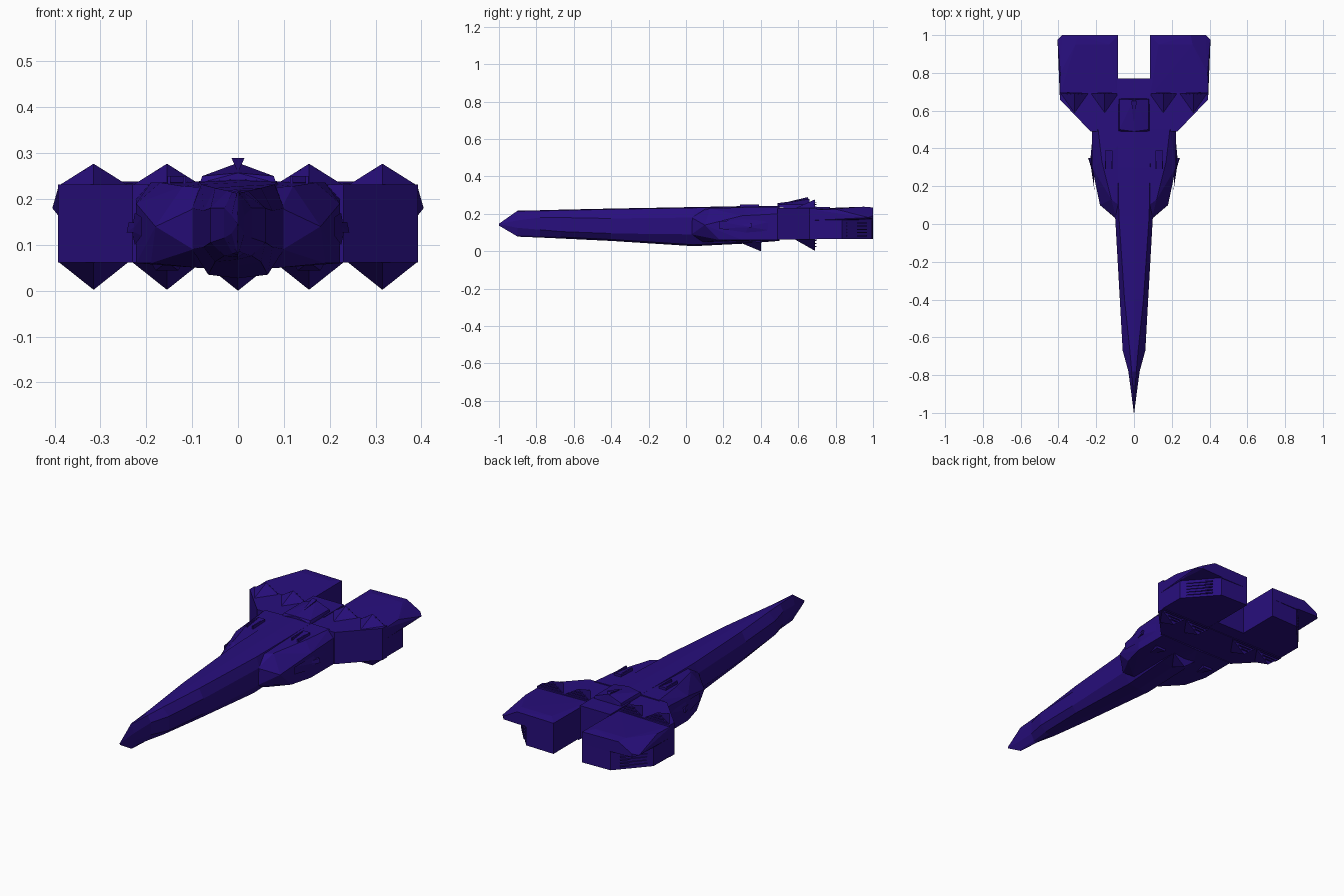
import bpy, bmesh

indigo = bpy.data.materials.new("deep_indigo")
indigo.diffuse_color = (0.021, 0.0045, 0.205, 1)


def finish(name, bm):
    bmesh.ops.recalc_face_normals(bm, faces=bm.faces)
    me = bpy.data.meshes.new(name)
    bm.to_mesh(me)
    bm.free()
    me.materials.append(indigo)
    ob = bpy.data.objects.new(name, me)
    bpy.context.collection.objects.link(ob)
    return ob


def mirror(ob):
    ob.modifiers.new("mirror", 'MIRROR').use_mirror_merge = False
    return ob


def hull(name, pts, both=True):
    """Convex faceted solid, mirrored across x if wanted."""
    bm = bmesh.new()
    for p in pts:
        bm.verts.new(p)
    r = bmesh.ops.convex_hull(bm, input=bm.verts)
    loose = [v for v in bm.verts if not v.link_faces]
    bmesh.ops.delete(bm, geom=loose, context='VERTS')
    bmesh.ops.dissolve_limit(bm, angle_limit=0.01, verts=bm.verts, edges=bm.edges)
    ob = finish(name, bm)
    return mirror(ob) if both else ob


def prism(name, plan, z0, z1, both=True):
    return hull(name, [(x, y, z) for x, y in plan for z in (z0, z1)], both)


def box(name, x0, x1, y0, y1, z0, z1, both=True):
    return prism(name, [(x0, y0), (x1, y0), (x1, y1), (x0, y1)], z0, z1, both)


def loft(name, sections):
    """Rings of ten points: ridge, shoulders, sides, keel."""
    bm = bmesh.new()
    rings = []
    for y, wt, wm, wb, zt, zu, zl, zb in sections:
        half = [(wt, zt - 0.004), (wm, zu), (wm, zl), (wb, zb + 0.008)]
        ring = [(0, zt)] + half + [(0, zb)] + [(-x, z) for x, z in half[::-1]]
        rings.append([bm.verts.new((x, y, z)) for x, z in ring])
    for a, b in zip(rings, rings[1:]):
        for i in range(10):
            j = (i + 1) % 10
            bm.faces.new((a[i], a[j], b[j], b[i]))
    bm.faces.new(rings[0])
    bm.faces.new(rings[-1])
    return finish(name, bm)


# Long blade nose and neck, running into the main body
loft("nose_and_neck", [
    (-1.0, .001, .001, .001, .147, .146, .145, .137),
    (-.9, .003, .014, .003, .217, .165, .125, .078),
    (-.78, .012, .030, .012, .219, .180, .115, .073),
    (-.67, .022, .060, .030, .222, .180, .105, .068),
    (-.40, .050, .075, .050, .228, .175, .095, .055),
    (.04, .080, .100, .065, .236, .180, .090, .027),
    (.30, .085, .100, .070, .241, .190, .090, .040),
    (.50, .085, .100, .070, .243, .200, .090, .055)])

# Faceted shoulders flaring from the neck
hull("shoulder", [
    (0, .04, .22), (0, .04, .05), (.095, .03, .18), (.098, .03, .09),
    (.18, .10, .14), (.12, .13, .228), (.19, .18, .06), (.222, .30, .06),
    (.222, .30, .19), (.17, .33, .236), (.222, .50, .06), (.222, .50, .20),
    (.19, .50, .236), (0, .50, .240), (0, .50, .055), (.09, .10, .05)])

# Side blisters with a thin fin
hull("side_blister", [
    (.21, .18, .12), (.21, .18, .16), (.225, .32, .10), (.225, .32, .17),
    (.232, .33, .13), (.22, .46, .11), (.22, .46, .16)])
hull("side_slot", [
    (.215, .26, .127), (.215, .26, .148), (.243, .35, .127),
    (.238, .35, .150), (.21, .35, .127), (.21, .35, .150)])

# Raised slots on the back
for n, (x0, x1) in enumerate([(.113, .12), (.147, .154)]):
    box("back_slot_rail_%d" % n, x0, x1, .29, .39, .22, .25)
hull("back_slot_scoop", [
    (.115, .29, .236), (.152, .29, .236), (.115, .39, .25),
    (.152, .39, .25), (.115, .39, .225), (.152, .39, .225)])

# Wing root block with swept leading edges
prism("wing_root", [(0, .49), (.23, .49), (.393, .66), (.393, .70), (0, .70)], .062, .232)
box("rear_bridge", -.09, .09, .60, .77, .065, .236, False)

# Wedge intakes above and below, with slatted rear openings
for n, x in enumerate((.155, .315)):
    for side, zb, zp in (("upper", .228, .277), ("lower", .064, .002)):
        y0 = .58
        hull("%s_intake_%d" % (side, n), [
            (x - .078, .69, zb), (x + .078, .69, zb), (x, .69, zp), (x, y0, zb)])
        for k in range(3):
            z = zb + (zp - zb) * (.15 + .25 * k)
            w = .07 * (.8 - .25 * k)
            box("%s_intake_slat_%d_%d" % (side, n, k), x - w, x + w, .685, .697, z, z + .004)

# Keel scoops ahead of the wings
hull("keel_scoop", [
    (-.075, .40, .06), (.075, .40, .06), (0, .40, 0), (0, .28, .05)], False)
hull("belly_scoop", [
    (.12, .40, .062), (.19, .40, .062), (.13, .40, .044), (.18, .40, .044), (.155, .28, .062)])

# Central spine hump and crest
hull("spine_hump", [
    (-.083, .49, .235), (.083, .49, .235), (-.078, .50, .250), (.078, .50, .250),
    (0, .49, .257), (0, .66, .279), (-.078, .66, .250), (.078, .66, .250),
    (-.083, .665, .22), (.083, .665, .22)], False)
hull("crest", [
    (0, .52, .258), (-.014, .65, .289), (.014, .65, .289), (0, .65, .262), (0, .66, .27)], False)

# Engine pods: full upper shell and a cut-away lower body
hull("pod_upper_shell", [
    (.085, .68, .165), (.085, .68, .228), (.393, .68, .165), (.393, .68, .222),
    (.085, 1.0, .165), (.085, 1.0, .230), (.13, .95, .238), (.31, .95, .238),
    (.30, 1.0, .234), (.38, 1.0, .19), (.405, .975, .18), (.395, .85, .168),
    (.38, 1.0, .172), (.39, .80, .225)])
prism("pod_lower_body", [
    (.085, .68), (.393, .68), (.393, .835), (.25, .995), (.085, 1.0)], .066, .17)

# Rear exhaust grilles
for k in range(5):
    z = .165 + .011 * k
    box("exhaust_slat_%d" % k, .12, .25, .995, 1.0, z, z + .005)
    a = .08 + .017 * k
    prism("corner_slat_%d" % k, [(.28, .955), (.285, .967), (.375, .862), (.365, .855)], a, a + .006)
